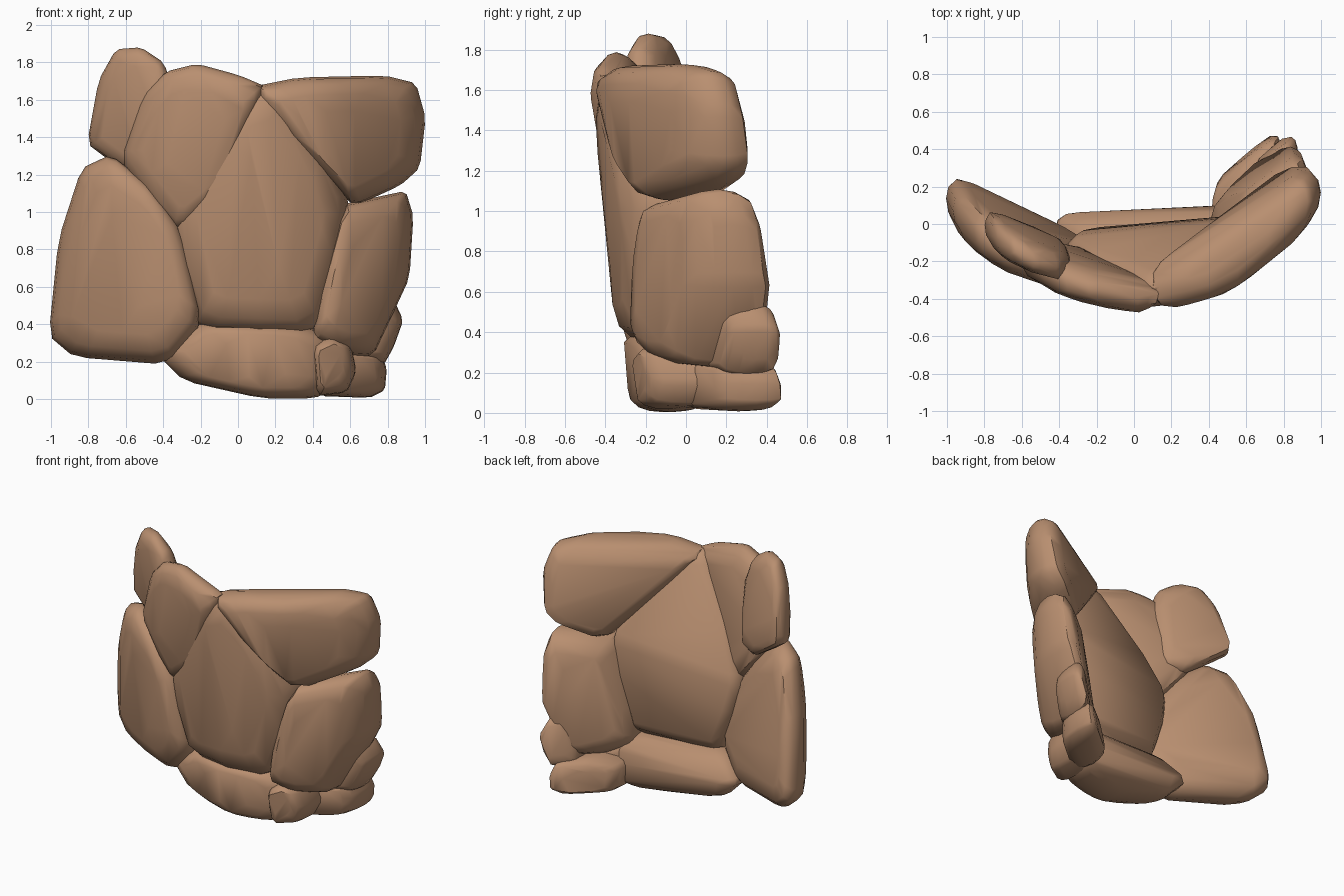
import bpy, bmesh, math, random
from mathutils import Vector

cube = bpy.data.objects.get("Cube")
if cube:
    bpy.data.objects.remove(cube, do_unlink=True)
random.seed(4)

# Single stone colour
stone_mat = bpy.data.materials.new("warm brown stone")
stone_mat.use_nodes = True
colour = (0.485, 0.275, 0.162, 1)
stone_mat.diffuse_color = colour
bsdf = stone_mat.node_tree.nodes["Principled BSDF"]
bsdf.inputs["Base Color"].default_value = colour
bsdf.inputs["Roughness"].default_value = 0.9

# Plan curve of the wall at mid height
PLAN = [(-1, .13), (-.9, .055), (-.6, -.1), (-.4, -.18), (0, -.28), (.15, -.27),
        (.45, -.19), (.7, .01), (.9, .165), (1, .21)]


def raw_plan(x):
    x = max(-1, min(1, x))
    for (xa, ya), (xb, yb) in zip(PLAN, PLAN[1:]):
        if x <= xb:
            return ya + (yb - ya) * (x - xa) / (xb - xa)


def plan(x):
    return sum(raw_plan(x + d) for d in (-.08, 0, .08)) / 3


def wall_point(x, z, u, depth, offset):
    slope = (plan(x + .05) - plan(x - .05)) / .1
    thick = depth * math.sqrt(1 + slope * slope) * (1 + .3 * (1 - z))
    return Vector((x, plan(x) + .12 * (1 - z) + offset + u * thick, z))


# Rounded cross-section: inset scale and depth, front to back
RINGS = [(.45, -.5), (.72, -.49), (.88, -.4), (.97, -.22), (1, 0),
         (.97, .22), (.88, .4), (.72, .49), (.45, .5)]


def stone(name, outline, depth, offset=0, grow=1.03, rough=.007):
    """Chisel a faceted convex stone from a front outline set along the wall."""
    pts = []
    for i, a in enumerate(outline):
        a, b = Vector(a), Vector(outline[(i + 1) % len(outline)])
        pts += [a.lerp(b, t) for t in (.14, .5, .86)]
    mid = Vector([(min(p[k] for p in pts) + max(p[k] for p in pts)) / 2 for k in (0, 1)])
    bm = bmesh.new()
    for s, u in RINGS:
        for p in pts:
            q = mid + (p - mid) * s * grow
            co = wall_point(q.x, q.y, u, depth, offset)
            co.y += random.uniform(-rough, rough)
            bm.verts.new(co)
    bmesh.ops.convex_hull(bm, input=bm.verts[:])
    loose = [v for v in bm.verts if not v.link_faces]
    bmesh.ops.delete(bm, geom=loose, context="VERTS")
    bmesh.ops.dissolve_limit(bm, angle_limit=math.radians(4),
                             verts=bm.verts[:], edges=bm.edges[:])
    bmesh.ops.recalc_face_normals(bm, faces=bm.faces[:])
    mesh = bpy.data.meshes.new(name)
    bm.to_mesh(mesh)
    bm.free()
    mesh.materials.append(stone_mat)
    obj = bpy.data.objects.new(name, mesh)
    bpy.context.collection.objects.link(obj)
    bpy.ops.object.select_all(action="DESELECT")
    obj.select_set(True)
    bpy.context.view_layer.objects.active = obj
    bpy.ops.object.shade_smooth_by_angle(angle=math.radians(40))


# Upper course
stone("upper_right_corner_stone", [(-.8, 1.37), (-.74, 1.7), (-.65, 1.86), (-.52, 1.87),
      (-.4, 1.79), (-.34, 1.6), (-.36, 1.2), (-.5, 1.16), (-.68, 1.28)], .2, .04)
stone("upper_right_stone", [(-.5, 1.62), (-.38, 1.74), (-.22, 1.78), (.0, 1.72), (.14, 1.66),
      (.0, 1.35), (-.14, 1.05), (-.32, .9), (-.46, 1.05), (-.62, 1.28)], .23, -.03)
stone("upper_left_stone", [(.08, 1.66), (.33, 1.71), (.78, 1.72), (.94, 1.68), (.99, 1.5),
      (.96, 1.24), (.86, 1.15), (.62, 1.04), (.46, 1.2), (.24, 1.45)], .35, .025)

# Middle course
stone("centre_stone", [(.06, 1.66), (.2, 1.66), (.44, 1.37), (.59, 1.04), (.53, .72),
      (.42, .36), (-.2, .38), (-.3, .65), (-.36, .92), (-.2, 1.27)], .29, .01)
stone("lower_right_stone", [(-.83, 1.22), (-.68, 1.29), (-.46, 1.12), (-.31, .9), (-.2, .42),
      (-.38, .2), (-.87, .24), (-1, .35), (-.95, .85)], .24, -.05)
stone("middle_left_stone", [(.56, 1.03), (.74, 1.07), (.89, 1.1), (.93, .97), (.91, .65),
      (.82, .45), (.72, .24), (.55, .25), (.4, .33), (.44, .6)], .32, .035)

# Bottom course
stone("base_stone", [(-.43, .25), (-.24, .4), (.1, .4), (.38, .38), (.52, .3), (.5, .06),
      (.4, .01), (.12, .01), (-.28, .1)], .23, .03)
stone("inner_base_stone", [(.4, .28), (.5, .34), (.6, .3), (.63, .15), (.58, .04),
      (.42, .02)], .22, -.02)
stone("small_left_stone", [(.66, .4), (.74, .53), (.82, .55), (.88, .42), (.83, .28),
      (.78, .19), (.64, .2)], .18, .145)
stone("corner_base_stone", [(.42, .2), (.58, .26), (.76, .25), (.79, .16), (.78, .05),
      (.7, .01), (.43, .02)], .2, .165)
